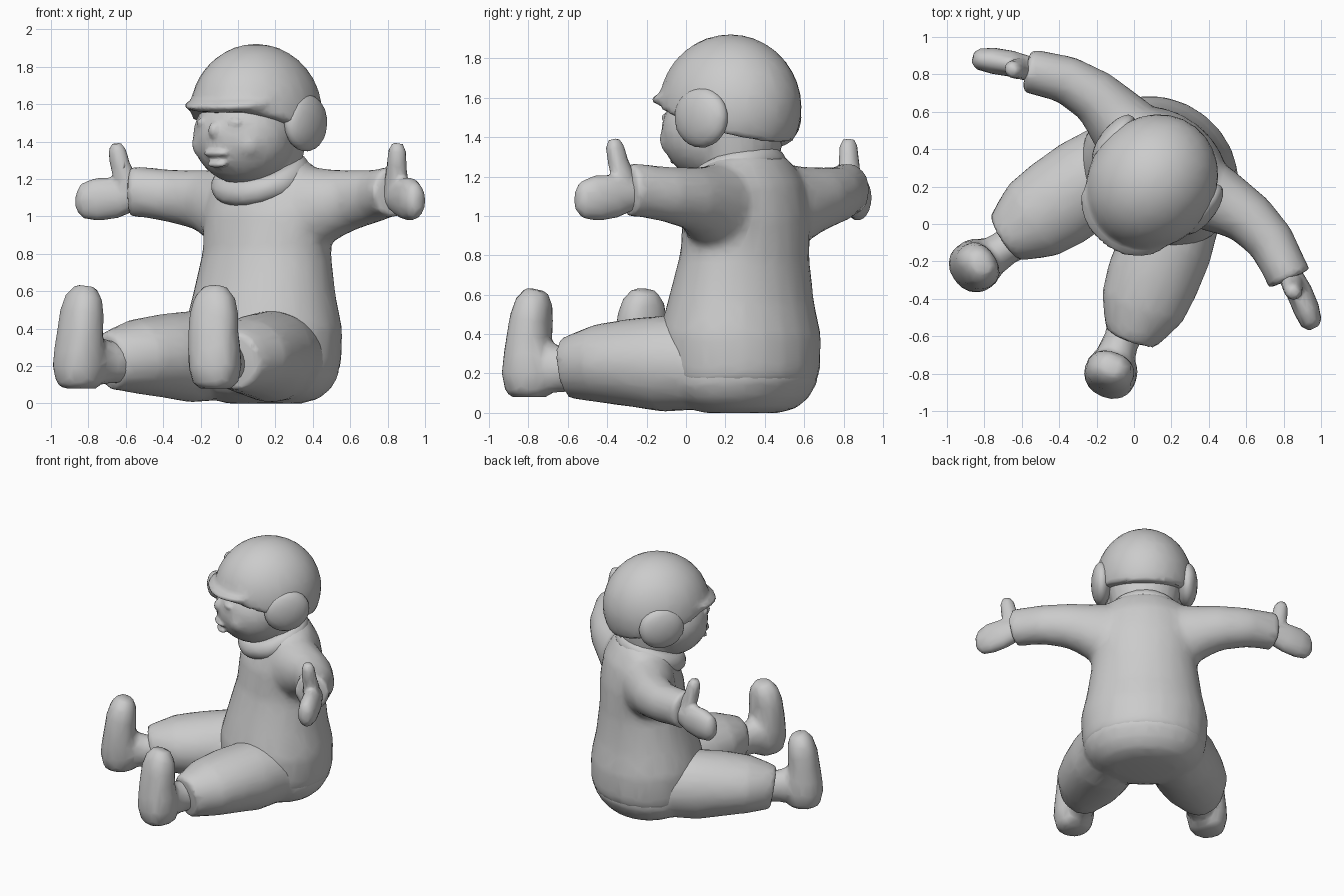
import bpy, bmesh
from math import radians, sin, cos, pi
from mathutils import Matrix, Vector

cube = bpy.data.objects.get("Cube")
if cube:
    bpy.data.objects.remove(cube, do_unlink=True)

GREY = (0.6, 0.6, 0.6, 1)
mat = bpy.data.materials.new("plain_grey")
mat.use_nodes = True
mat.diffuse_color = GREY
mat.node_tree.nodes["Principled BSDF"].inputs["Base Color"].default_value = GREY

# Parts are built facing -y, then the whole figure is turned
POSE = Matrix.Translation((-0.05, 0.04, 0)) @ Matrix.Rotation(radians(-38.4), 4, 'Z')
SIDES = {"left": Matrix.Identity(4), "right": Matrix.Scale(-1, 4, (1, 0, 0))}


def loft(bm, rings, m=Matrix.Identity(4), power=2.0, n=24):
    """Skin a chain of ovals: (x, y, z, half width, half height)."""
    pts = [Vector(r[:3]) for r in rings]
    loops = []
    for i, r in enumerate(rings):
        t = (pts[min(i + 1, len(pts) - 1)] - pts[max(i - 1, 0)]).normalized()
        side = Vector((1, 0, 0)) if abs(t.z) > 0.8 else t.cross(Vector((0, 0, 1))).normalized()
        up = side.cross(t).normalized()
        side = t.cross(up)
        loop = []
        for k in range(n):
            c, s = cos(2 * pi * k / n), sin(2 * pi * k / n)
            c = abs(c) ** (2 / power) * (1 if c > 0 else -1)
            s = abs(s) ** (2 / power) * (1 if s > 0 else -1)
            loop.append(bm.verts.new(m @ (pts[i] + side * c * r[3] + up * s * r[4])))
        loops.append(loop)
    for a, b in zip(loops, loops[1:]):
        for k in range(n):
            bm.faces.new((a[k], a[(k + 1) % n], b[(k + 1) % n], b[k]))
    bm.faces.new(loops[0])
    bm.faces.new(loops[-1])


def ball(bm, centre, radii, m=Matrix.Identity(4), tilt=0):
    """Stretched sphere, tilted about x."""
    mx = m @ Matrix.Translation(centre) @ Matrix.Rotation(radians(tilt), 4, 'X') @ Matrix.Diagonal((*radii, 1))
    bmesh.ops.create_uvsphere(bm, u_segments=28, v_segments=18, radius=1, matrix=mx)


def finish(name, bm, voxel=0.02, smooth=4, ratio=0.12):
    """Fuse the pieces into one softly modelled, lightly faceted skin."""
    bmesh.ops.recalc_face_normals(bm, faces=bm.faces)
    bm.transform(POSE)
    mesh = bpy.data.meshes.new(name)
    bm.to_mesh(mesh)
    bm.free()
    mesh.materials.append(mat)
    ob = bpy.data.objects.new(name, mesh)
    bpy.context.scene.collection.objects.link(ob)
    rm = ob.modifiers.new("Fuse", 'REMESH')
    rm.mode = 'VOXEL'
    rm.voxel_size = voxel
    rm.use_smooth_shade = True
    sm = ob.modifiers.new("Soften", 'SMOOTH')
    sm.iterations = smooth
    dec = ob.modifiers.new("Facet", 'DECIMATE')
    dec.ratio = ratio


# Sweater: torso and both sleeves
bm = bmesh.new()
loft(bm, [(0, .30, .15, .42, .37), (0, .30, .22, .435, .39), (0, .30, .40, .445, .39),
          (0, .31, .58, .405, .345), (0, .33, .80, .37, .30), (0, .34, 1.0, .38, .285),
          (0, .35, 1.15, .35, .245), (0, .33, 1.24, .30, .205), (0, .32, 1.31, .2, .165)])
for m in SIDES.values():
    loft(bm, [(.15, .35, 1.04, .19, .23), (.32, .375, 1.05, .185, .215), (.43, .395, 1.075, .16, .18),
              (.53, .405, 1.09, .145, .16), (.70, .38, 1.11, .13, .142), (.84, .315, 1.13, .12, .135),
              (.90, .285, 1.13, .125, .145)], m)
finish("sweater", bm, smooth=18)

# Rolled collar, low under the chin and high at the nape
bm = bmesh.new()
tilt = Matrix.Translation((0, .27, 1.215)) @ Matrix.Rotation(radians(25), 4, 'X')
loft(bm, [(0, 0, -.07, .25, .24), (0, 0, -.03, .28, .265), (0, 0, .02, .275, .26), (0, 0, .06, .24, .22)], tilt)
finish("collar", bm)

# Trousers: rounded seat and both legs
bm = bmesh.new()
loft(bm, [(0, .31, 0, .22, .17), (0, .31, .025, .31, .26), (0, .31, .07, .375, .32),
          (0, .305, .14, .42, .37), (0, .30, .23, .425, .375), (0, .30, .32, .38, .34)])
for m in SIDES.values():
    loft(bm, [(.20, .25, .25, .22, .23), (.27, .02, .25, .25, .245), (.325, -.17, .255, .25, .222),
              (.375, -.32, .25, .23, .20), (.41, -.43, .235, .175, .17), (.43, -.49, .225, .14, .155)], m)
finish("trousers", bm, smooth=6)

for label, m in SIDES.items():
    # Mitten hand with raised thumb
    bm = bmesh.new()
    loft(bm, [(.82, .33, 1.12, .07, .09), (.90, .30, 1.11, .065, .085), (.98, .265, 1.10, .07, .11),
              (1.07, .215, 1.09, .07, .115), (1.135, .175, 1.08, .058, .095), (1.165, .16, 1.08, .03, .05)], m)
    loft(bm, [(.91, .285, 1.10, .06, .06), (.925, .275, 1.20, .065, .055), (.945, .255, 1.28, .055, .05),
              (.955, .245, 1.35, .05, .045), (.96, .24, 1.39, .03, .03)], m)
    finish(label + "_hand", bm, voxel=0.014, smooth=3)

    # Boot with upright sole leaning back at the toe, turned out a little
    bm = bmesh.new()
    foot = m @ Matrix.Translation((.455, -.705, 0)) @ Matrix.Rotation(radians(18), 4, 'Z')
    loft(bm, [(.01, .005, .08, .08, .09), (.01, .005, .11, .12, .12), (.01, .0, .20, .14, .135),
              (.005, 0, .29, .14, .125), (0, 0, .38, .135, .11), (0, .01, .48, .13, .105),
              (0, .025, .565, .11, .09), (0, .04, .625, .06, .055)], foot, power=2.3)
    loft(bm, [(0, .30, .22, .11, .11), (0, .18, .22, .095, .115), (0, .06, .23, .11, .14)], foot)
    finish(label + "_boot", bm, smooth=3)

    # Padded ear cup
    bm = bmesh.new()
    ball(bm, (.30, .285, 1.5), (.072, .165, .155), m)
    finish(label + "_ear_cup", bm, voxel=0.015, smooth=2)

# Head: face, neck, nose, cheeks, eyelids and parted lips
bm = bmesh.new()
ball(bm, (0, .135, 1.425), (.28, .265, .255))
loft(bm, [(0, .30, 1.2, .2, .17), (0, .30, 1.34, .23, .2), (0, .27, 1.5, .27, .24)])
ball(bm, (0, -.12, 1.46), (.035, .035, .045))
ball(bm, (0, -.11, 1.335), (.08, .035, .02), tilt=-10)
ball(bm, (0, -.10, 1.28), (.065, .03, .02), tilt=10)
for m in SIDES.values():
    ball(bm, (.13, .01, 1.39), (.10, .10, .10), m)
    ball(bm, (.10, -.08, 1.50), (.055, .03, .025), m)
finish("head", bm, voxel=0.012, smooth=3)

# Helmet: trimmed dome with a short peak
bm = bmesh.new()
ball(bm, (0, .235, 1.55), (.34, .378, .372))
bmesh.ops.bisect_plane(bm, geom=bm.verts[:] + bm.edges[:] + bm.faces[:], plane_co=(0, .2, 1.48),
                       plane_no=(0, .3, 1), clear_inner=True)
bmesh.ops.holes_fill(bm, edges=[e for e in bm.edges if e.is_boundary])
ball(bm, (0, .02, 1.60), (.275, .21, .045), tilt=5)
finish("helmet", bm, smooth=3)
